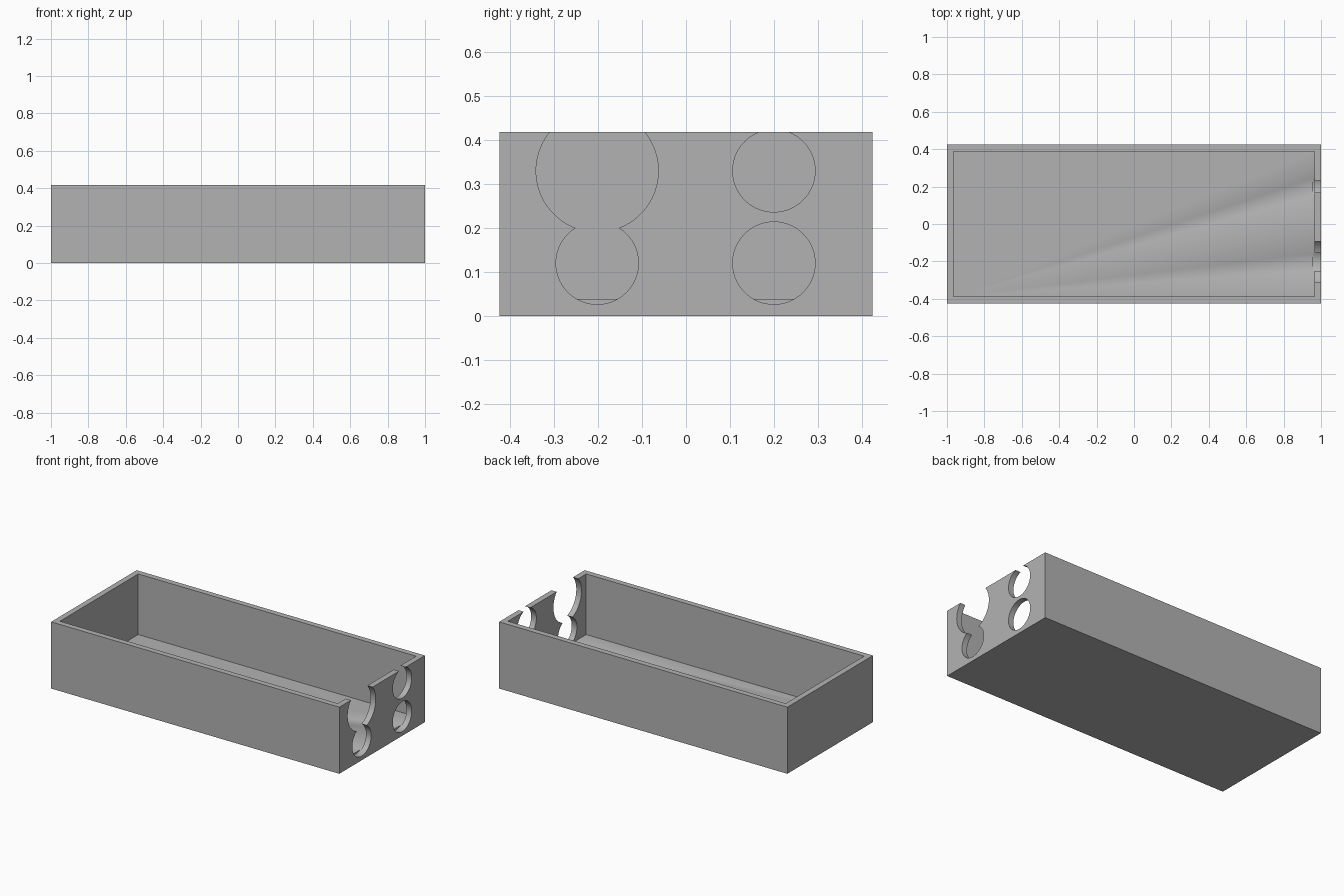
import bpy
import bmesh
import math
from mathutils import Matrix, Vector

cube = bpy.data.objects.get("Cube")
if cube:
    bpy.data.objects.remove(cube, do_unlink=True)

LENGTH, WIDTH, HEIGHT = 2.0, 0.848, 0.418
WALL, FLOOR = 0.036, 0.038

grey = bpy.data.materials.new("plain grey")
grey.use_nodes = True
colour = (0.45, 0.45, 0.45, 1)
grey.diffuse_color = colour
grey.node_tree.nodes["Principled BSDF"].inputs["Base Color"].default_value = colour


def add_object(name, bm):
    mesh = bpy.data.meshes.new(name)
    bm.to_mesh(mesh)
    bm.free()
    mesh.materials.append(grey)
    obj = bpy.data.objects.new(name, mesh)
    bpy.context.collection.objects.link(obj)
    return obj


def port_cutter(y, z, radius):
    bm = bmesh.new()
    place = Matrix.Translation((1.0, y, z)) @ Matrix.Rotation(math.pi / 2, 4, "Y")
    bmesh.ops.create_cone(bm, cap_ends=True, segments=96, radius1=radius,
                          radius2=radius, depth=0.084, matrix=place)
    cutter = add_object("port_cutter", bm)
    cutter.hide_render = True
    return cutter


# Open tray: a block whose top is inset and pushed down to the floor
bm = bmesh.new()
bmesh.ops.create_cube(bm, size=1)
bmesh.ops.scale(bm, vec=(LENGTH, WIDTH, HEIGHT), verts=bm.verts)
bmesh.ops.translate(bm, vec=(0, 0, HEIGHT / 2), verts=bm.verts)
bm.normal_update()
top = max(bm.faces, key=lambda f: f.normal.z)
bmesh.ops.inset_region(bm, faces=[top], thickness=WALL, use_even_offset=True)
walls = bmesh.ops.extrude_discrete_faces(bm, faces=[top])
bmesh.ops.translate(bm, vec=Vector((0, 0, FLOOR - HEIGHT)),
                    verts=walls["faces"][0].verts)
bmesh.ops.recalc_face_normals(bm, faces=bm.faces)
tray = add_object("tray", bm)

# Round ports through the end wall, the upper ones open at the rim
ports = [(-0.202, 0.33, 0.139), (-0.202, 0.12, 0.0937),
         (0.2, 0.33, 0.0937), (0.2, 0.12, 0.0937)]
cutters = [port_cutter(*port) for port in ports]
for cutter in cutters:
    cut = tray.modifiers.new("port", "BOOLEAN")
    cut.operation = "DIFFERENCE"
    cut.solver = "EXACT"
    cut.object = cutter

# Keep the cut shape and drop the cutters
bpy.context.view_layer.update()
evaluated = tray.evaluated_get(bpy.context.evaluated_depsgraph_get())
cut_mesh = bpy.data.meshes.new_from_object(evaluated)
tray.modifiers.clear()
tray.data = cut_mesh
for cutter in cutters:
    bpy.data.objects.remove(cutter, do_unlink=True)

# Smooth port rims with crisp edges
bpy.ops.object.select_all(action="DESELECT")
tray.select_set(True)
bpy.context.view_layer.objects.active = tray
bpy.ops.object.shade_smooth_by_angle(angle=math.radians(30))
